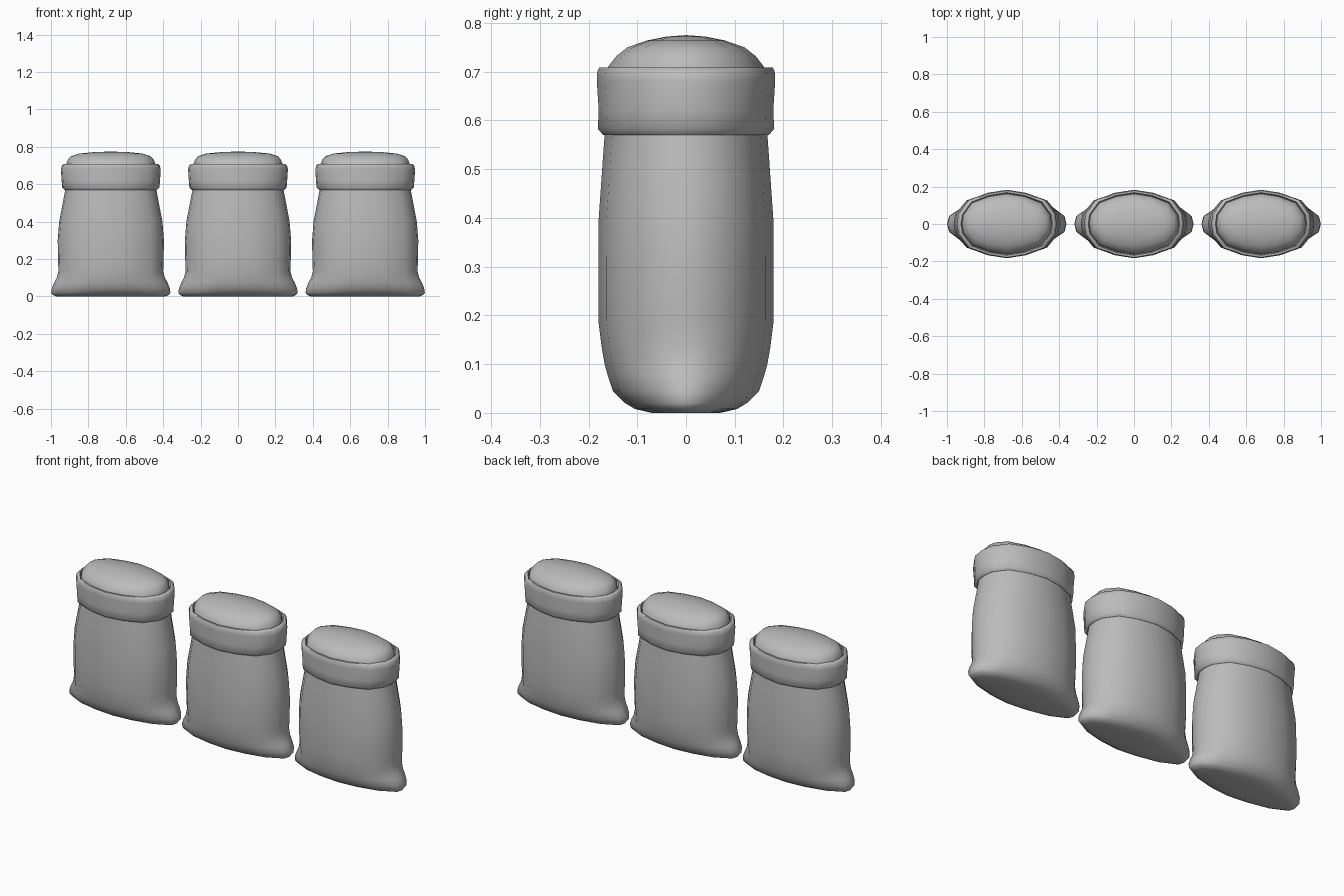
import bpy
import bmesh

if "Cube" in bpy.data.objects:
    bpy.data.objects.remove(bpy.data.objects["Cube"], do_unlink=True)

cloth = bpy.data.materials.new("grey cloth")
cloth.use_nodes = True
GREY = (0.5, 0.5, 0.5, 1)
cloth.diffuse_color = GREY
cloth.node_tree.nodes["Principled BSDF"].inputs["Base Color"].default_value = GREY

# Quarter of the sack's outline, from its side to its front
QUARTER = [(1, 0), (0.97, 0.3), (0.77, 0.7), (0.39, 0.91), (0, 1)]
HALF = QUARTER + [(-x, y) for x, y in QUARTER[-2::-1]]
OUTLINE = HALF + [(x, -y) for x, y in HALF[-2:0:-1]]


def ring_points(z, width, depth):
    """Outline at one height; only the side points follow the flared corners."""
    inner = min(width, 0.28)
    return [((width if abs(x) > 0.9 else inner) * x, depth * y, z) for x, y in OUTLINE]


def loft(name, rings, bottom=None, top=None):
    """Skin a stack of (z, half width, half depth) rings, with optional caps."""
    bm = bmesh.new()
    loops = [[bm.verts.new(p) for p in ring_points(*r)] for r in rings]
    n = len(OUTLINE)
    for low, high in zip(loops, loops[1:]):
        for i in range(n):
            j = (i + 1) % n
            bm.faces.new((low[i], low[j], high[j], high[i]))
    if bottom is not None:
        bm.faces.new(loops[0][::-1])
    if top is not None:
        peak = bm.verts.new((0, 0, top))
        for i in range(n):
            bm.faces.new((loops[-1][i], loops[-1][(i + 1) % n], peak))
    mesh = bpy.data.meshes.new(name)
    bm.to_mesh(mesh)
    bm.free()
    mesh.materials.append(cloth)
    return mesh


# Body with flared bottom corners
body = loft("sack_body", [
    (0.0, 0.29, 0.07), (0.008, 0.31, 0.105), (0.02, 0.319, 0.125),
    (0.045, 0.315, 0.15), (0.075, 0.303, 0.16), (0.1, 0.289, 0.167),
    (0.135, 0.28, 0.173), (0.19, 0.282, 0.18), (0.3, 0.284, 0.18),
    (0.4, 0.276, 0.179), (0.5, 0.257, 0.172), (0.6, 0.238, 0.165),
], bottom=0)

# Rolled cuff around the mouth
cuff = loft("sack_cuff", [
    (0.575, 0.235, 0.16), (0.57, 0.247, 0.17), (0.583, 0.26, 0.181),
    (0.62, 0.263, 0.179), (0.68, 0.267, 0.183), (0.7, 0.262, 0.182),
    (0.709, 0.252, 0.178), (0.709, 0.245, 0.168), (0.69, 0.238, 0.16),
])

# Bulging contents
contents = loft("sack_contents", [
    (0.68, 0.242, 0.165), (0.71, 0.238, 0.16), (0.732, 0.229, 0.143),
    (0.75, 0.213, 0.12), (0.764, 0.17, 0.08), (0.772, 0.09, 0.04),
], top=0.775)

# Row of three identical sacks
for place, x in (("right", -0.68), ("middle", 0), ("left", 0.68)):
    for mesh in (body, cuff, contents):
        ob = bpy.data.objects.new(f"{place}_{mesh.name}", mesh)
        ob.location.x = x
        bpy.context.collection.objects.link(ob)
        if place == "right":
            bpy.ops.object.select_all(action="DESELECT")
            ob.select_set(True)
            bpy.context.view_layer.objects.active = ob
            bpy.ops.object.shade_smooth_by_angle(angle=0.9)
